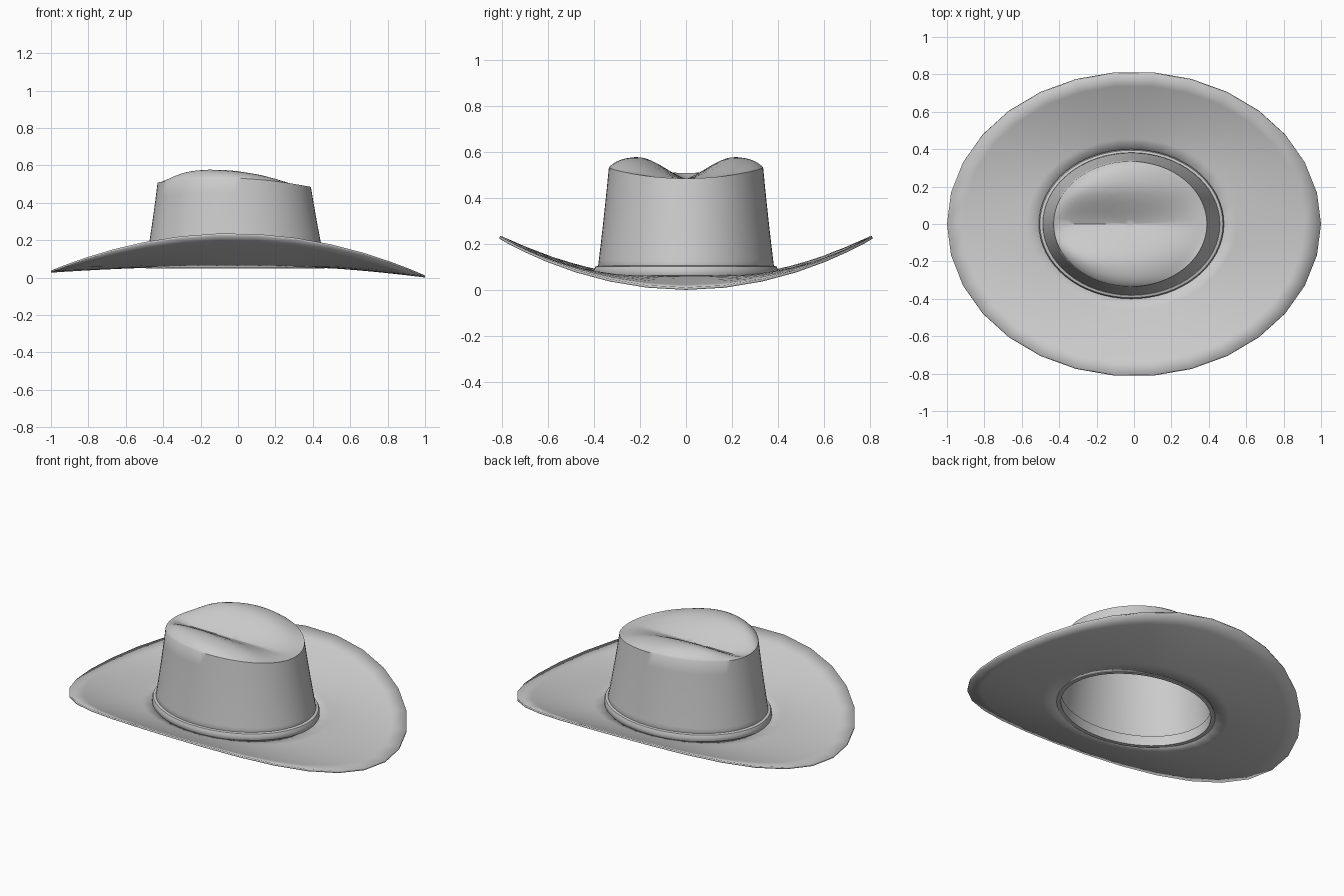
import bpy, bmesh
from math import sin, cos, pi

if "Cube" in bpy.data.objects:
    bpy.data.objects.remove(bpy.data.objects["Cube"])


def loft(name, rings, thickness=0, close=False, tip=None):
    """Skin a list of closed rings; optionally join last to first or fan to a tip point."""
    bm = bmesh.new()
    loops = [[bm.verts.new(p) for p in r] for r in rings]
    pairs = list(zip(loops, loops[1:]))
    if close:
        pairs.append((loops[-1], loops[0]))
    n = len(rings[0])
    for a, b in pairs:
        for i in range(n):
            j = (i + 1) % n
            bm.faces.new((a[i], a[j], b[j], b[i]))
    if tip:
        t = bm.verts.new(tip)
        for i in range(n):
            bm.faces.new((loops[-1][i], loops[-1][(i + 1) % n], t))
    bmesh.ops.recalc_face_normals(bm, faces=bm.faces)
    me = bpy.data.meshes.new(name)
    # keep open shells facing up / outward
    bm.normal_update()
    if not close and sum(f.normal.z * f.calc_area() for f in bm.faces) < 0:
        bmesh.ops.reverse_faces(bm, faces=bm.faces)
    bm.to_mesh(me)
    bm.free()
    ob = bpy.data.objects.new(name, me)
    bpy.context.collection.objects.link(ob)
    if thickness:
        m = ob.modifiers.new("thickness", 'SOLIDIFY')
        m.thickness, m.offset = thickness, -1
    for o in bpy.context.selected_objects:
        o.select_set(False)
    bpy.context.view_layer.objects.active = ob
    ob.select_set(True)
    bpy.ops.object.shade_smooth_by_angle(angle=0.7)
    return ob


def angles(n):
    return [2 * pi * i / n for i in range(n)]


# Brim: oval sheet, sides swept up, ends dipping
def brim_point(t, a):
    rx, ry = 0.475 + 0.525 * t, 0.385 + 0.425 * t
    cx = -0.015 * (1 - t)
    rim = 0.025 - 0.013 * cos(a) + 0.212 * sin(a) ** 2
    ease = 0.68 * t + 0.32 * t * t
    if cos(a) ** 2 > 0.5:
        ease += 0.0
    z = 0.064 + (rim - 0.064) * ease
    return (cx + rx * cos(a), ry * sin(a), z)


loft("brim", [[brim_point(t / 6, a) for a in angles(30)] for t in range(7)], 0.011)


# Crown: tapering wall, then a creased top
def rim_z(a):
    return 0.497 - 0.012 * cos(a) + 0.035 * sin(a) ** 2


def top_point(s, a):
    x, y = 0.41 * s * cos(a), 0.335 * s * sin(a)
    u = min(abs(y) / 0.22, 1)
    bump = 0.5 * (sin(u * pi / 2) + u * u * (3 - 2 * u))
    crest = 0.58 - 0.35 * max(x + 0.15, 0) ** 2 - 0.25 * max(-x - 0.2, 0) ** 2
    z = 0.482 + (crest - 0.482) * bump
    w = s ** 9
    return (x - 0.02, y, z * (1 - w) + rim_z(a) * w)


def wall_point(t, a):
    taper = t + 0.15 * t * (1 - t)
    return (-0.013 - 0.007 * t + (0.483 - 0.073 * taper) * cos(a),
            (0.388 - 0.053 * taper) * sin(a),
            0.055 + (rim_z(a) - 0.055) * t)


A = angles(64)
rings = [[wall_point(t / 6, a) for a in A] for t in range(7)]
rings += [[top_point(s, a) for a in A] for s in
          (0.98, 0.95, 0.91, 0.86, 0.8, 0.72, 0.62, 0.5, 0.36, 0.2, 0.08)]
loft("crown", rings, 0.01, tip=(-0.02, 0, 0.482))

# Hat band: rolled ribbon around the foot of the crown
section = [(-0.012, 0.055), (0.008, 0.055), (0.015, 0.068), (0.015, 0.088),
           (0.009, 0.102), (-0.012, 0.108)]
loft("hat_band", [[(-0.014 + (0.48 + d) * cos(a), (0.385 + d) * sin(a), z) for a in A]
                  for d, z in section], close=True)

# Sweatband: thin lining lip at the opening
lip = [(-0.022, 0.05), (0.002, 0.05), (0.002, 0.06), (-0.012, 0.11), (-0.024, 0.11)]
loft("sweatband", [[(-0.014 + (0.475 + d) * cos(a), (0.382 + d) * sin(a), z) for a in A]
                   for d, z in lip], close=True)
